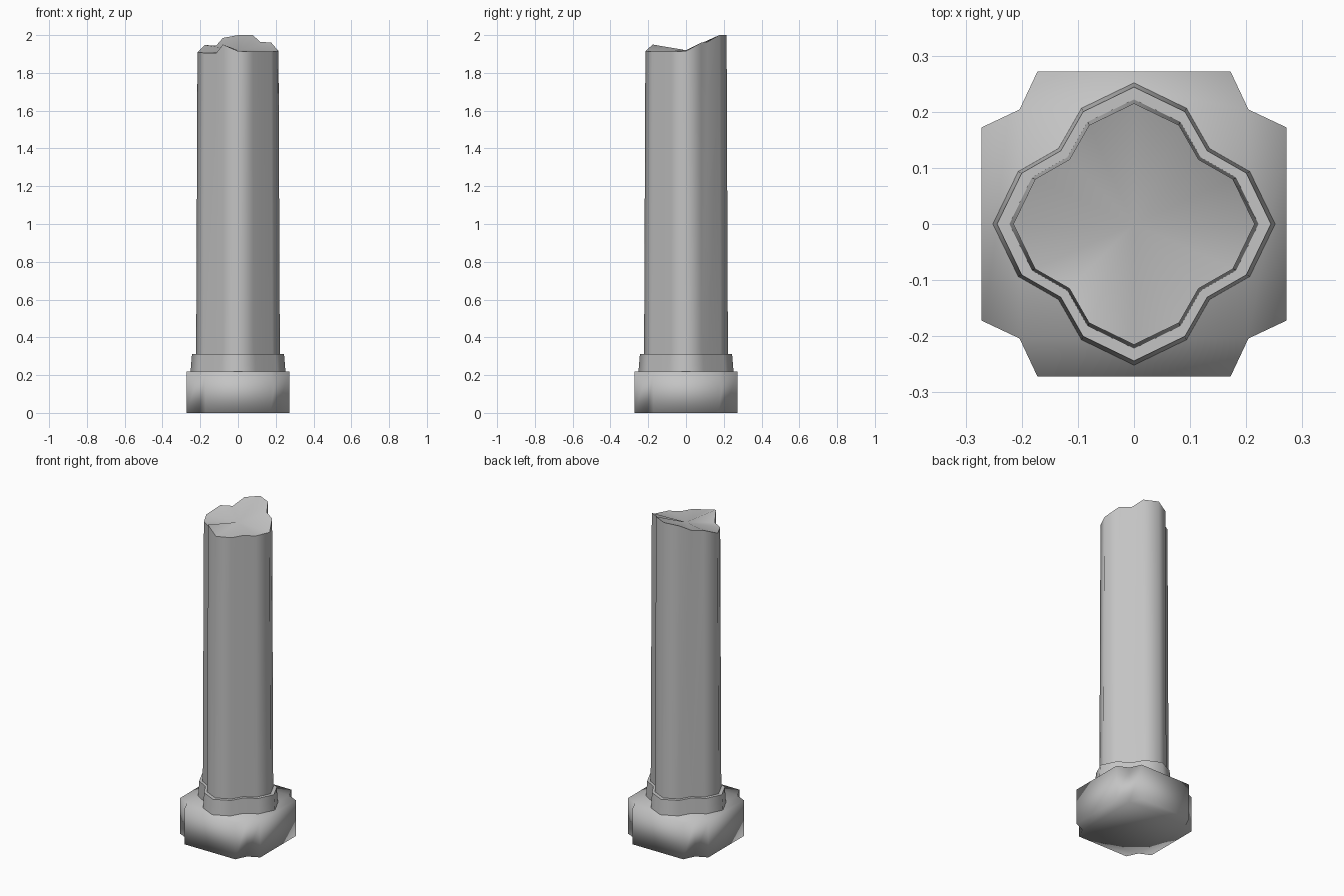
import bpy, bmesh
from math import radians
from mathutils import Vector

if "Cube" in bpy.data.objects:
    bpy.data.objects.remove(bpy.data.objects["Cube"], do_unlink=True)

stone = bpy.data.materials.new("grey_stone")
stone.use_nodes = True
GREY = (0.55, 0.55, 0.55, 1)
stone.diffuse_color = GREY
stone.node_tree.nodes["Principled BSDF"].inputs["Base Color"].default_value = GREY


def finish(name, bm, smooth_angle):
    bmesh.ops.recalc_face_normals(bm, faces=bm.faces)
    mesh = bpy.data.meshes.new(name)
    bm.to_mesh(mesh)
    bm.free()
    mesh.materials.append(stone)
    obj = bpy.data.objects.new(name, mesh)
    bpy.context.collection.objects.link(obj)
    bpy.ops.object.select_all(action='DESELECT')
    obj.select_set(True)
    bpy.context.view_layer.objects.active = obj
    bpy.ops.object.shade_smooth_by_angle(angle=radians(smooth_angle))


def four_fold(points):
    """Repeat a quarter outline around the centre."""
    ring = []
    for _ in range(4):
        ring += points
        points = [(-y, x) for x, y in points]
    return ring


def add_ring(bm, outline, heights, scale=1):
    return [bm.verts.new((x * scale, y * scale, z)) for (x, y), z in zip(outline, heights)]


def bridge(bm, low, high):
    n = len(low)
    for i in range(n):
        j = (i + 1) % n
        bm.faces.new((low[i], low[j], high[j], high[i]))


# Lobed cross-section shared by the shaft and collar, unit radius at the tips
lobes = four_fold([(1, 0), (0.82, 0.372), (0.535, 0.535), (0.372, 0.82)])

# Plinth: square block with flared sides and notched corners
plinth = four_fold([(0.272, -0.172), (0.272, 0.172), (0.204, 0.204)])
bm = bmesh.new()
rings = [add_ring(bm, plinth, [z] * 12) for z in (0, 0.22)]
bridge(bm, *rings)
for ring in rings:
    bm.faces.new(ring[2::3])
    for i in range(0, 12, 3):
        bm.faces.new((ring[i - 1], ring[i], ring[i + 1], ring[i + 2]))
finish("plinth", bm, 180)

# Collar: slightly tapered lobed ring
bm = bmesh.new()
low = add_ring(bm, lobes, [0.215] * 16, 0.252)
high = add_ring(bm, lobes, [0.312] * 16, 0.244)
bridge(bm, low, high)
bm.faces.new(low)
bm.faces.new(high)
finish("collar", bm, 60)

# Shaft: tapered lobed column with a broken, hollowed top
broken_rim = [1.915, 1.96, 1.965, 2.0, 2.0, 1.985, 1.945, 1.947,
              1.91, 1.905, 1.905, 1.95, 1.915, 1.913, 1.913, 1.913]
bm = bmesh.new()
low = add_ring(bm, lobes, [0.3] * 16, 0.222)
high = add_ring(bm, lobes, broken_rim, 0.215)
bridge(bm, low, high)
bm.faces.new(low)
hollow = bm.verts.new(Vector((0, 0, 1.92)))
for i in range(16):
    bm.faces.new((high[i], high[(i + 1) % 16], hollow))
finish("broken_shaft", bm, 58)
